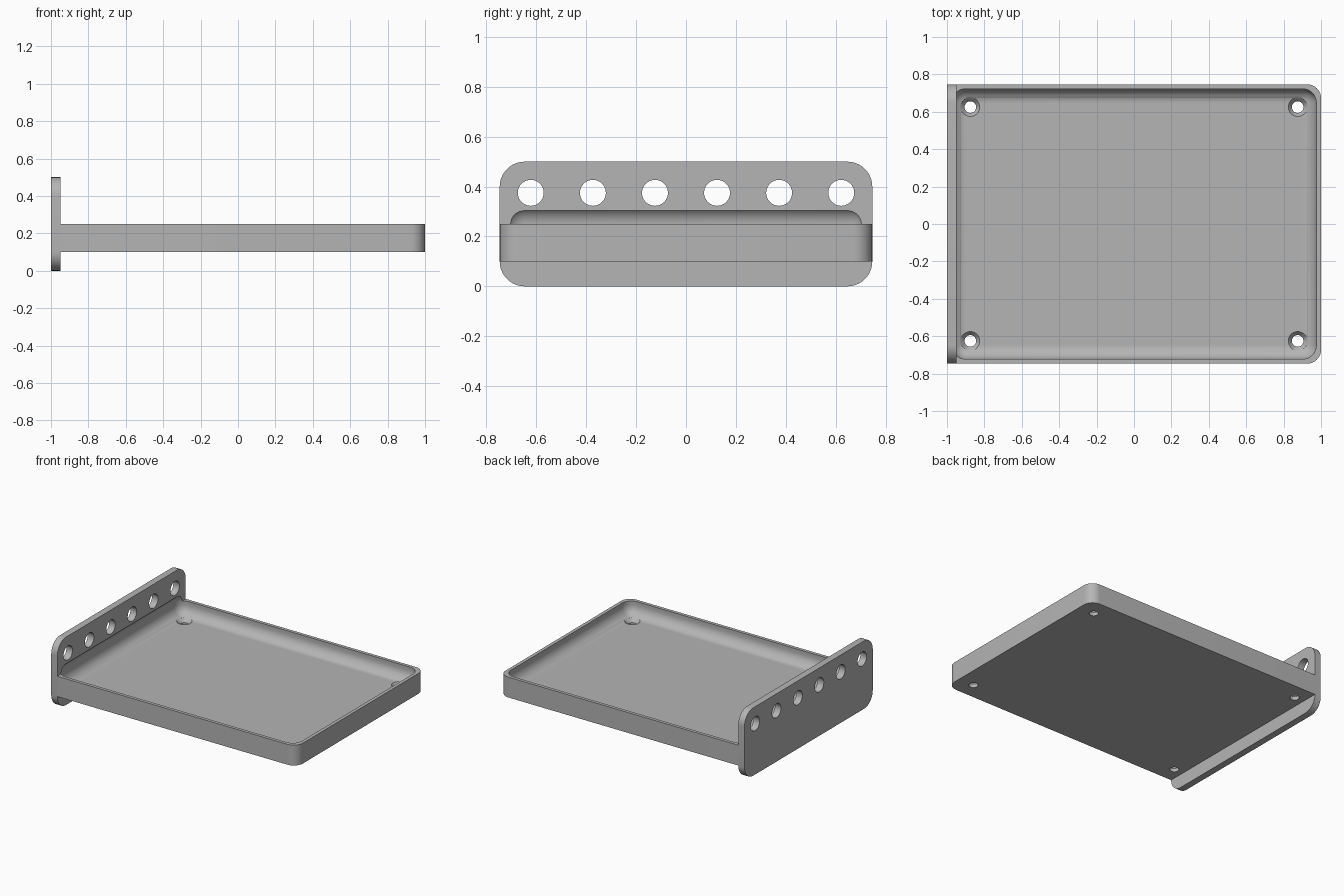
import bpy, bmesh, math
from mathutils import Matrix, Vector

cube = bpy.data.objects.get("Cube")
if cube:
    bpy.data.objects.remove(cube, do_unlink=True)

grey = bpy.data.materials.new("plain_grey")
grey.use_nodes = True
grey.diffuse_color = (0.46, 0.46, 0.46, 1)
grey.node_tree.nodes["Principled BSDF"].inputs["Base Color"].default_value = grey.diffuse_color

HALF_Y = 0.747
FLOOR = 0.15


def add_object(name, bm):
    bmesh.ops.recalc_face_normals(bm, faces=bm.faces[:])
    mesh = bpy.data.meshes.new(name)
    bm.to_mesh(mesh)
    bm.free()
    mesh.materials.append(grey)
    obj = bpy.data.objects.new(name, mesh)
    bpy.context.collection.objects.link(obj)
    return obj


def rounded_box(name, low, high, radius, rule, segments=10):
    """Box whose edges picked by rule(midpoint, direction) are rounded."""
    low, high = Vector(low), Vector(high)
    size = Matrix.Diagonal((*(high - low), 1))
    bm = bmesh.new()
    bmesh.ops.create_cube(bm, size=1, matrix=Matrix.Translation((low + high) / 2) @ size)
    edges = []
    for e in bm.edges:
        a, b = (v.co for v in e.verts)
        if rule((a + b) / 2, (b - a).normalized()):
            edges.append(e)
    bmesh.ops.bevel(bm, geom=edges, offset=radius, segments=segments,
                    profile=0.5, affect='EDGES', clamp_overlap=True)
    return add_object(name, bm)


def cone(name, centre, r1, r2, depth, rotation=Matrix()):
    bm = bmesh.new()
    bmesh.ops.create_cone(bm, cap_ends=True, segments=40, radius1=r1, radius2=r2,
                          depth=depth, matrix=Matrix.Translation(centre) @ rotation)
    return add_object(name, bm)


def cut(obj, cutter):
    cutter.hide_render = True
    mod = obj.modifiers.new("cut", 'BOOLEAN')
    mod.operation = 'DIFFERENCE'
    mod.solver = 'EXACT'
    mod.object = cutter
    bpy.context.view_layer.objects.active = obj
    bpy.ops.object.modifier_apply(modifier=mod.name)


# Tray block, rounded at the two free corners
tray = rounded_box("tray", (-0.95, -HALF_Y, 0.1), (1, HALF_Y, 0.25), 0.075,
                   lambda mid, d: abs(d.z) > 0.9 and mid.x > 0)

# Upright end plate with rounded corners
end_plate = rounded_box("end_plate", (-1, -HALF_Y, 0), (-0.95, HALF_Y, 0.5), 0.1,
                        lambda mid, d: abs(d.x) > 0.9)

# Soft-edged pocket, which also bites into the end plate
pocket = rounded_box("pocket_cutter", (-0.975, -0.723, FLOOR), (0.975, 0.723, 0.323),
                     0.075, lambda mid, d: True)
cutters = [pocket]
cut(tray, pocket)
cut(end_plate, pocket)

# Row of round holes through the end plate
sideways = Matrix.Rotation(math.pi / 2, 4, 'Y')
for i in range(6):
    hole = cone("plate_hole_cutter", (-0.975, (i - 2.5) * 0.249, 0.375),
                0.052, 0.052, 0.2, sideways)
    cut(end_plate, hole)
    cutters.append(hole)

# Countersunk screw holes in the tray corners
for x in (-0.875, 0.875):
    for y in (-0.625, 0.625):
        bore = cone("bore_cutter", (x, y, FLOOR), 0.031, 0.031, 0.2)
        sink = cone("countersink_cutter", (x, y, FLOOR), 0.03, 0.07, 0.05)
        for cutter in (bore, sink):
            cut(tray, cutter)
            cutters.append(cutter)

for cutter in cutters:
    bpy.data.objects.remove(cutter, do_unlink=True)

# Smooth the rounded surfaces, keep the edges crisp
bpy.ops.object.select_all(action='DESELECT')
for obj in (tray, end_plate):
    obj.select_set(True)
bpy.context.view_layer.objects.active = tray
bpy.ops.object.shade_smooth_by_angle(angle=math.radians(30))
